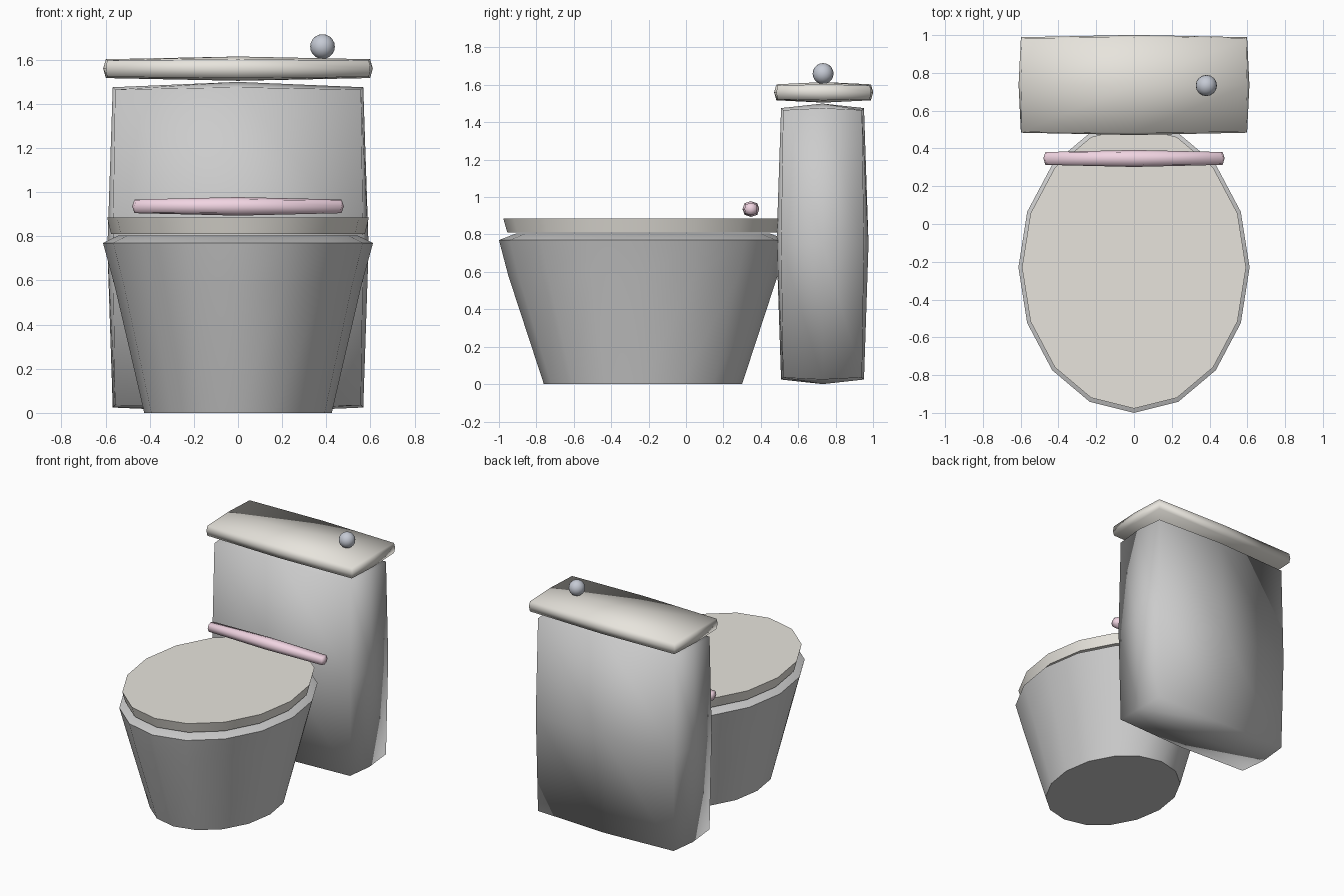
import bpy, bmesh, math
from mathutils import Vector

if "Cube" in bpy.data.objects:
    bpy.data.objects.remove(bpy.data.objects["Cube"])


def material(name, rgb):
    m = bpy.data.materials.new(name)
    m.diffuse_color = (*rgb, 1)
    m.use_nodes = True
    m.node_tree.nodes["Principled BSDF"].inputs["Base Color"].default_value = m.diffuse_color
    return m


beige = material("beige", (0.80, 0.775, 0.72))
pink = material("pink", (0.88, 0.66, 0.76))
steel = material("steel", (0.56, 0.59, 0.66))


def finish(name, bm, mat=None, angle=180):
    bmesh.ops.recalc_face_normals(bm, faces=bm.faces)
    me = bpy.data.meshes.new(name)
    bm.to_mesh(me)
    bm.free()
    ob = bpy.data.objects.new(name, me)
    bpy.context.collection.objects.link(ob)
    if mat:
        me.materials.append(mat)
    bpy.ops.object.select_all(action='DESELECT')
    ob.select_set(True)
    bpy.context.view_layer.objects.active = ob
    if angle < 180:
        bpy.ops.object.shade_smooth_by_angle(angle=math.radians(angle))
    else:
        bpy.ops.object.shade_smooth()
    return ob


def pillow_box(name, centre, half, r, mat=None):
    """Low-poly rounded box: 2x2 faces per side, pushed out at each side's centre."""
    bm = bmesh.new()
    bmesh.ops.create_cube(bm, size=2)
    bmesh.ops.subdivide_edges(bm, edges=bm.edges[:], cuts=1, use_grid_fill=True)
    for v in bm.verts:
        s = Vector([round(c) for c in v.co])
        n = s.normalized()
        v.co = [centre[i] + s[i] * (half[i] - r) + n[i] * r for i in range(3)]
    return finish(name, bm, mat)


def oval_loft(name, profile, cy, mat=None, sides=16):
    """Stack of oval rings (rx, ry, z), capped at both ends."""
    bm = bmesh.new()
    rings = []
    for rx, ry, z in profile:
        rings.append([bm.verts.new((rx * math.sin(a), cy - ry * math.cos(a), z))
                      for a in (2 * math.pi * i / sides for i in range(sides))])
    for lo, hi in zip(rings, rings[1:]):
        for i in range(sides):
            j = (i + 1) % sides
            bm.faces.new((lo[i], lo[j], hi[j], hi[i]))
    bm.faces.new(rings[0])
    bm.faces.new(rings[-1])
    return finish(name, bm, mat, 30)


# Bowl with sloping rim, and the closed seat lid above it
oval_loft("bowl", [(0.425, 0.53, 0), (0.56, 0.72, 0.58),
                   (0.612, 0.77, 0.77), (0.54, 0.68, 0.805)], -0.23)
oval_loft("seat_lid", [(0.575, 0.725, 0.81), (0.593, 0.747, 0.885)], -0.23, beige)

# Hinge bar behind the seat
pillow_box("hinge_bar", (0, 0.347, 0.936), (0.48, 0.045, 0.042), 0.038, pink)

# Cistern and its lid
pillow_box("tank", (0, 0.73, 0.75), (0.592, 0.246, 0.75), 0.083)
pillow_box("tank_lid", (0, 0.736, 1.56), (0.611, 0.265, 0.055), 0.042, beige)

# Flush knob
bm = bmesh.new()
bmesh.ops.create_uvsphere(bm, u_segments=16, v_segments=10, radius=0.056)
bmesh.ops.translate(bm, verts=bm.verts, vec=(0.383, 0.733, 1.66))
finish("flush_knob", bm, steel)
